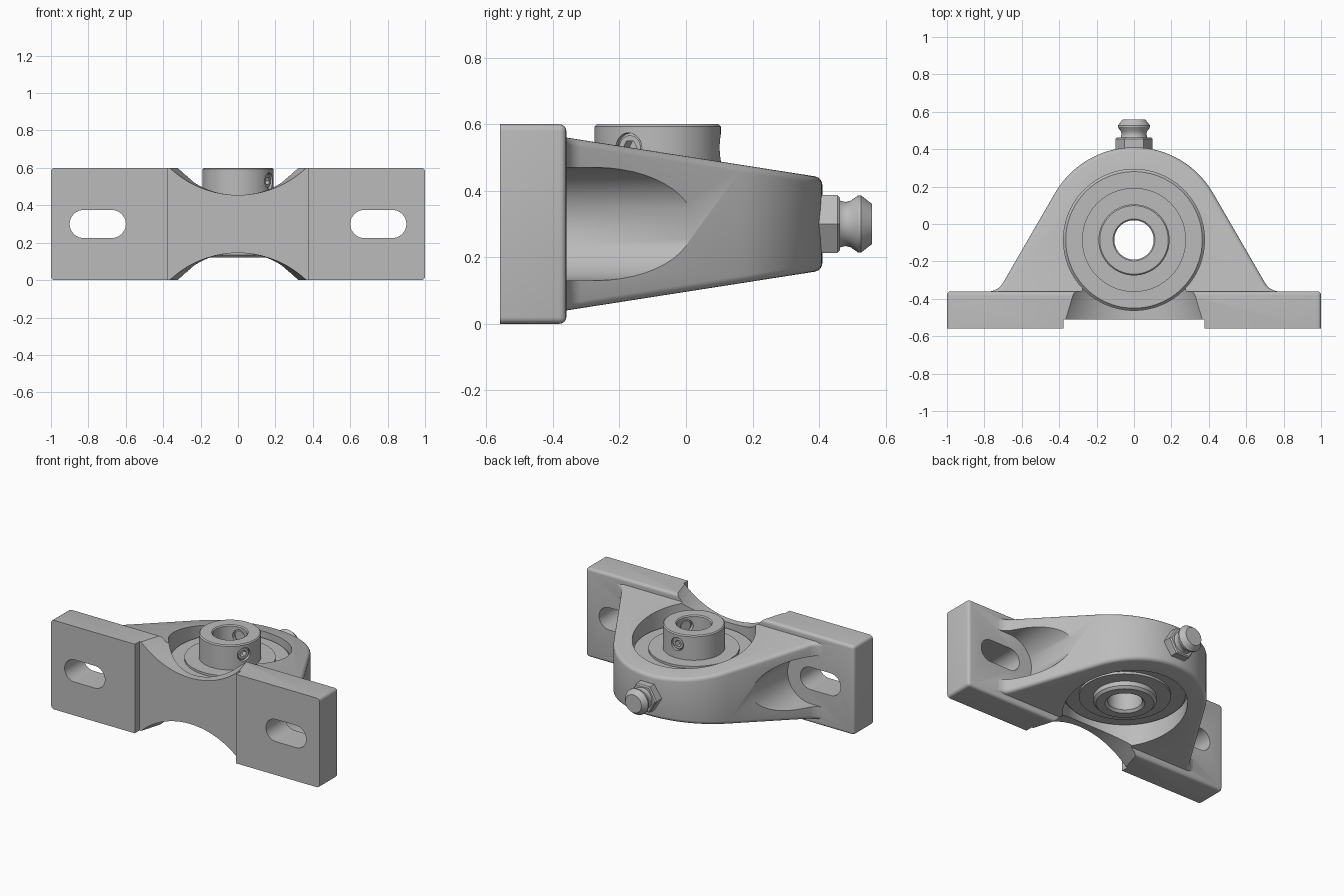
import bpy
import bmesh
from math import sin, cos, pi, radians, sqrt
from mathutils import Vector

if "Cube" in bpy.data.objects:
    bpy.data.objects.remove(bpy.data.objects["Cube"], do_unlink=True)

steel = bpy.data.materials.new("cast_grey")
steel.use_nodes = True
GREY = (0.5, 0.5, 0.5, 1)
steel.diffuse_color = GREY
steel.node_tree.nodes["Principled BSDF"].inputs["Base Color"].default_value = GREY

X, Y, Z = Vector((1, 0, 0)), Vector((0, 1, 0)), Vector((0, 0, 1))
MID = 0.3                              # middle height
BORE = Vector((0, -0.085, 0))          # bearing axis


def ring(centre, r, u, v, n=96, phase=0):
    return [Vector(centre) + r * (cos(phase + 2 * pi * i / n) * u + sin(phase + 2 * pi * i / n) * v)
            for i in range(n)]


def loft(name, rings, closed=False, bevel=None, width=0.02):
    """Skin a list of equal rings; cap the ends or close into a tube."""
    bm = bmesh.new()
    loops = [[bm.verts.new(p) for p in r] for r in rings]
    n = len(loops[0])
    pairs = list(zip(loops, loops[1:])) + ([(loops[-1], loops[0])] if closed else [])
    for a, b in pairs:
        for i in range(n):
            j = (i + 1) % n
            bm.faces.new((a[i], a[j], b[j], b[i]))
    if not closed:
        bm.faces.new(loops[0])
        bm.faces.new(loops[-1])
    bmesh.ops.recalc_face_normals(bm, faces=bm.faces)
    if bevel:
        edges = [e for e in bm.edges if bevel(*(v.co for v in e.verts))]
        bmesh.ops.bevel(bm, geom=edges, offset=width, segments=4, profile=0.5,
                        affect='EDGES', clamp_overlap=False)
    mesh = bpy.data.meshes.new(name)
    bm.to_mesh(mesh)
    bm.free()
    mesh.materials.append(steel)
    obj = bpy.data.objects.new(name, mesh)
    bpy.context.collection.objects.link(obj)
    return obj


def box(name, lo, hi, **kw):
    rings = [[Vector((x, y, z)) for x, y in ((lo[0], lo[1]), (hi[0], lo[1]), (hi[0], hi[1]), (lo[0], hi[1]))]
             for z in (lo[2], hi[2])]
    return loft(name, rings, **kw)


def activate(obj):
    bpy.ops.object.select_all(action='DESELECT')
    obj.select_set(True)
    bpy.context.view_layer.objects.active = obj


def boolean(obj, tool, op='DIFFERENCE'):
    tool.hide_render = True
    mod = obj.modifiers.new("bool", 'BOOLEAN')
    mod.operation, mod.solver, mod.object = op, 'EXACT', tool
    activate(obj)
    bpy.ops.object.modifier_apply(modifier=mod.name)
    bpy.data.objects.remove(tool, do_unlink=True)


def smooth(obj):
    activate(obj)
    bpy.ops.object.shade_smooth_by_angle(angle=radians(32))


def lathe(name, profile, origin=BORE, axis=Z, u=X, v=Y, closed=True, n=96):
    return loft(name, [ring(origin + axis * h, r, u, v, n) for r, h in profile], closed)


def stadium(name, cx, half, r, y0, y1):
    n = 24
    pts = []
    for side, start in ((1, -pi / 2), (-1, pi / 2)):
        for i in range(n + 1):
            a = start + pi * i / n
            pts.append((cx + side * half + r * cos(a), MID + r * sin(a)))
    return loft(name, [[Vector((x, y, z)) for x, z in pts] for y in (y0, y1)])


# Housing outline: foot fillet, straight flank, round crown
half = [(0.777, -0.45), (0.777, -0.363)]
half += [(0.777 + 0.087 * cos(radians(a)), -0.273 + 0.087 * sin(radians(a))) for a in range(260, 209, -10)]
half += [(0.49 * cos(radians(a)), BORE.y + 0.495 * sin(radians(a))) for a in range(30, 90, 3)]
outline = half + [(0, 0.41)] + [(-x, y) for x, y in reversed(half)]


def half_height(y):
    return 0.26 - 0.156 * (y + 0.36)


sides = [[Vector((x, y, MID + s * half_height(y))) for x, y in outline] for s in (-1, 1)]
body = loft("bearing_housing", sides, width=0.022,
            bevel=lambda a, b: (a.z - MID) * (b.z - MID) > 0)

# Bolt head scoops in both flanks
for s in (-1, 1):
    boolean(body, stadium("scoop_cutter", s * 0.75, 0.075, 0.17, -0.39, 0.3))

# Foot plate, rounded except on the mounting face
foot = box("foot_plate", (-1, -0.56, 0), (1, -0.36, 0.6),
           bevel=lambda a, b: not (a.y < -0.5 and b.y < -0.5))
boolean(body, foot, 'UNION')

# Mounting slots and front relief
for s in (-1, 1):
    boolean(body, stadium("slot_cutter", s * 0.75, 0.075, 0.075, -0.7, -0.2))
boolean(body, box("relief_cutter", (-0.377, -0.7, -0.1), (0.377, -0.51, 0.7)))

# Tapered arched cuts above and below the front web
SAG = 0.145
for s in (-1, 1):
    rings = []
    for y in (-0.53, -0.45, -0.36, -0.25):
        chord = 0.365 - 0.3 * (y + 0.51)
        r = (chord ** 2 + SAG ** 2) / (2 * SAG)
        rings.append(ring((0, y, MID + s * (MID - SAG + r)), r, X, Z, 160, pi / 2))
    boolean(body, loft("arch_cutter", rings))

# Bearing seat
boolean(body, lathe("seat_cutter", [(0.377, -0.2), (0.377, 0.8)], closed=False))
smooth(body)

# Bearing insert
outer = lathe("outer_ring", [(0.27, 0.18), (0.365, 0.18), (0.379, 0.195), (0.379, 0.405), (0.365, 0.42), (0.27, 0.42)])
smooth(outer)
seal = lathe("seal_disc", [(0.18, 0.165), (0.278, 0.165), (0.278, 0.435), (0.18, 0.435)])
smooth(seal)
collar = lathe("inner_collar", [(0.105, 0.135), (0.12, 0.12), (0.175, 0.12), (0.19, 0.135),
                                (0.19, 0.593), (0.183, 0.6), (0.112, 0.6), (0.105, 0.593)])

# Two set screws in the collar
for angle in (-28, 92):
    out = Vector((cos(radians(angle)), sin(radians(angle)), 0))
    across = Z.cross(out)
    at = BORE + Z * 0.53
    boolean(collar, lathe("screw_hole_cutter", [(0.044, 0.05), (0.044, 0.3)], at, out, across, Z, False, 32))
    screw = lathe("set_screw", [(0.034, 0.11), (0.0435, 0.12), (0.0435, 0.17), (0.036, 0.178)],
                  at, out, across, Z, False, 32)
    boolean(screw, lathe("socket_cutter", [(0.023, 0.14), (0.023, 0.3)], at, out, across, Z, False, 6))
    smooth(screw)
smooth(collar)

# Grease fitting on the crown
tip = Vector((0, 0, MID))
nut = lathe("grease_nut", [(0.1, 0.39), (0.1, 0.455), (0.092, 0.463)], tip, Y, X, Z, False, 6)
smooth(nut)
nipple = lathe("grease_nipple", [(0.078, 0.45), (0.07, 0.465), (0.066, 0.48), (0.07, 0.495), (0.086, 0.518),
                                 (0.086, 0.526), (0.06, 0.56)], tip, Y, X, Z, False, 48)
smooth(nipple)
